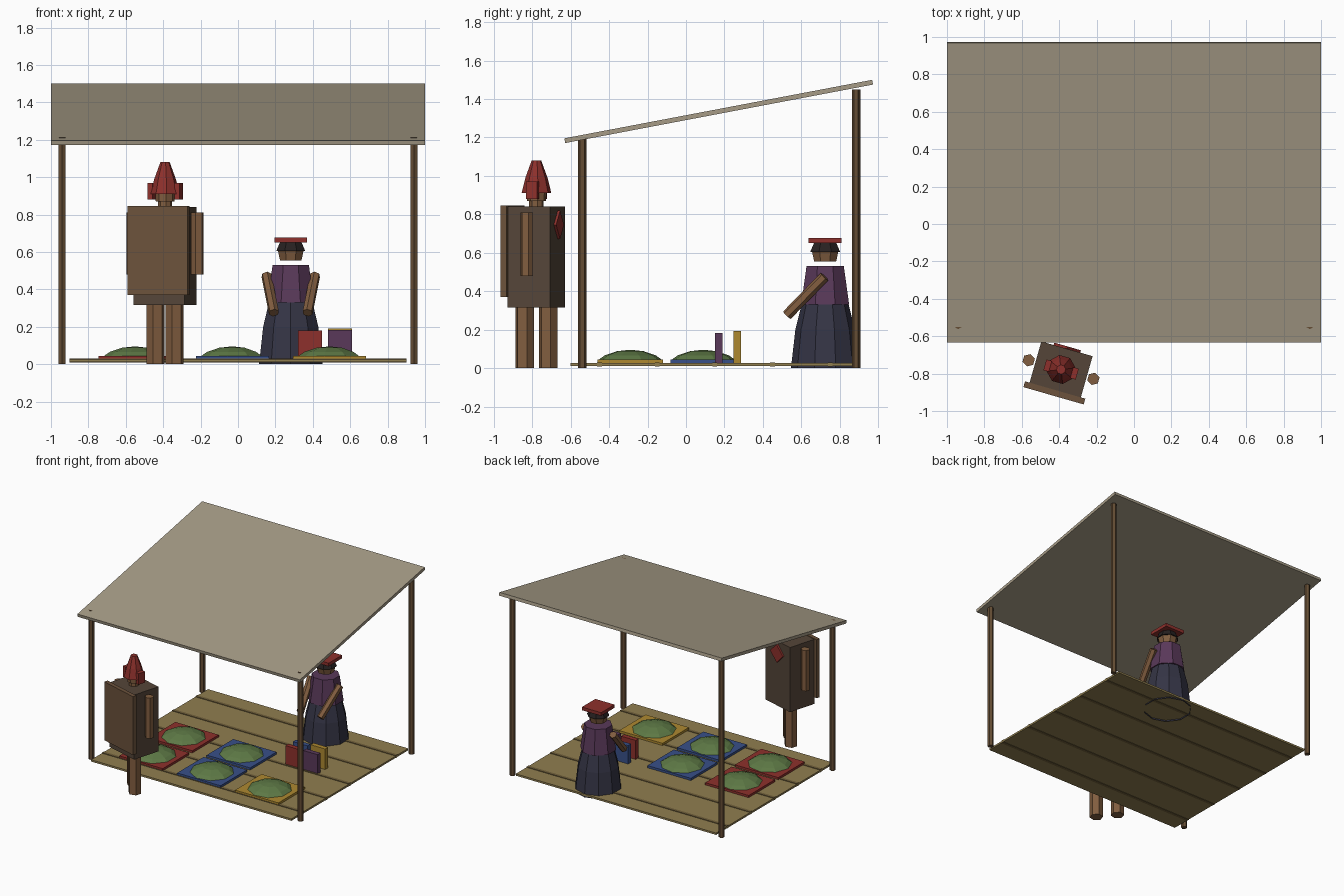
import bpy, math
from mathutils import Vector, Matrix

if "Cube" in bpy.data.objects:
    bpy.data.objects.remove(bpy.data.objects["Cube"])

PAL = {
    'canvas': (.38, .33, .24), 'wood': (.13, .075, .035), 'straw': (.28, .21, .08),
    'seam': (.17, .12, .045), 'red': (.27, .03, .025), 'blue': (.04, .08, .25),
    'yellow': (.42, .25, .03), 'green': (.11, .19, .06), 'purple': (.1, .04, .1),
    'navy': (.035, .035, .06), 'skin': (.22, .11, .05), 'hair': (.02, .015, .015),
    'coat': (.09, .06, .04), 'pack': (.15, .085, .045)}
MATS = {}
for key, rgb in PAL.items():
    MATS[key] = bpy.data.materials.new(key)
    MATS[key].diffuse_color = (*rgb, 1)


def make(name, verts, faces, col, mw=Matrix()):
    me = bpy.data.meshes.new(name)
    me.from_pydata([mw @ Vector(v) for v in verts], [], faces)
    me.materials.append(MATS[col])
    ob = bpy.data.objects.new(name, me)
    bpy.context.collection.objects.link(ob)
    return ob


def lathe(name, profile, col, at=(0, 0), n=8, base=True, top=True, mw=Matrix()):
    """Faceted solid from (radius, z) rings, bottom to top."""
    verts, faces = [], []
    for r, z in profile:
        for i in range(n):
            a = 2 * math.pi * (i + .5) / n
            verts.append((at[0] + r * math.cos(a), at[1] + r * math.sin(a), z))
    for k in range(len(profile) - 1):
        for i in range(n):
            j = (i + 1) % n
            faces.append((k*n + i, k*n + j, k*n + n + j, k*n + n + i))
    if base:
        faces.append(tuple(reversed(range(n))))
    if top:
        faces.append(tuple(range(len(verts) - n, len(verts))))
    return make(name, verts, faces, col, mw)


def box(name, c, size, col, mw=Matrix()):
    verts = [(c[0] + size[0]*sx/2, c[1] + size[1]*sy/2, c[2] + size[2]*sz/2)
             for sz in (-1, 1) for sx, sy in ((-1, -1), (1, -1), (1, 1), (-1, 1))]
    faces = [(3, 2, 1, 0), (4, 5, 6, 7)]
    faces += [(i, (i+1) % 4, (i+1) % 4 + 4, i + 4) for i in range(4)]
    return make(name, verts, faces, col, mw)


def rod(name, a, b, r, col, n=6):
    a, b = Vector(a), Vector(b)
    d = b - a
    mw = Matrix.Translation(a) @ d.to_track_quat('Z', 'Y').to_matrix().to_4x4()
    return lathe(name, [(r, 0), (r, d.length)], col, n=n, mw=mw)


# Sloping canopy on four posts
tilt = Matrix.Translation((0, .17, 1.335)) @ Matrix.Rotation(math.atan(.19), 4, 'X')
box('canopy', (0, 0, 0), (2, 1.63, .025), 'canvas', tilt)
for x in (-.94, .94):
    rod('front_post', (x, -.54, 0), (x, -.54, 1.211), .022, 'wood')
    rod('back_post', (x, .885, 0), (x, .885, 1.45), .022, 'wood')

# Floor mat with raised seams
box('floor_mat', (0, .15, .018), (1.8, 1.5, .015), 'straw')
for i in range(5):
    box('mat_seam', (0, -.45 + .3*i, .019), (1.8, .025, .022), 'seam')

# Cloths with produce mounds
for x, y, col in ((-.55, -.29, 'red'), (-.55, .09, 'red'), (-.03, -.29, 'blue'),
                  (-.03, .09, 'blue'), (.49, -.29, 'yellow')):
    box('display_cloth', (x, y, .036), (.39, .34, .018), col)
    lathe('produce_mound', [(.165, .045), (.135, .066), (.07, .088), (.012, .094)],
          'green', (x, y), 9)

# Upright bundles
for x, y, h, col in ((.385, .17, .18, 'red'), (.545, .17, .183, 'purple'),
                     (.385, .267, .175, 'blue'), (.545, .267, .192, 'yellow')):
    box('goods_bundle', (x, y, (h + .025)/2), (.13, .038, h - .025), col)

# Seated seller
S = (.282, .724)
lathe('seller_skirt', [(.178, 0), (.155, .2), (.12, .34)], 'navy', S, 10, base=False)
lathe('seller_bodice', [(.135, .33), (.105, .53)], 'purple', S, 8)
lathe('seller_head', [(.062, .555), (.075, .61)], 'skin', S, 8)
lathe('seller_hair', [(.084, .605), (.062, .652)], 'hair', S, 8)
box('seller_hat', (*S, .663), (.172, .172, .026), 'red')
for s in (-1, 1):
    rod('seller_arm', (S[0] + s*.13, .72, .475), (S[0] + s*.09, .525, .275), .028, 'skin')

# Standing customer, turned a little, facing the stall
C = Matrix.Translation((-.39, -.778, 0)) @ Matrix.Rotation(math.radians(-16), 4, 'Z')
for s in (-1, 1):
    lathe('customer_leg', [(.05, 0), (.05, .32)], 'skin', (s*.066, -s*.045), 6, mw=C)
    lathe('customer_arm', [(.034, .48), (.034, .81)], 'skin', (s*.18, 0), 6, mw=C)
    box('hat_flap', (s*.075, 0, .925), (.03, .06, .09), 'red', C)
box('customer_coat', (0, 0, .578), (.285, .23, .525), 'coat', C)
box('back_board', (0, -.13, .608), (.335, .032, .475), 'pack', C)
lathe('customer_neck', [(.038, .83), (.038, .88)], 'skin', mw=C)
lathe('customer_head', [(.05, .87), (.055, .96)], 'skin', mw=C)
lathe('customer_hat', [(.078, .91), (.058, .99), (.025, 1.08)], 'red', mw=C)
kerchief = C @ Matrix.Translation((0, .118, .745)) @ Matrix.Rotation(math.pi/4, 4, 'Y')
box('chest_kerchief', (0, 0, 0), (.105, .02, .105), 'red', kerchief)

for m in bpy.data.materials:
    if m.users and not m.is_grease_pencil:
        m.use_nodes = True
        m.node_tree.nodes["Principled BSDF"].inputs["Base Color"].default_value = m.diffuse_color
